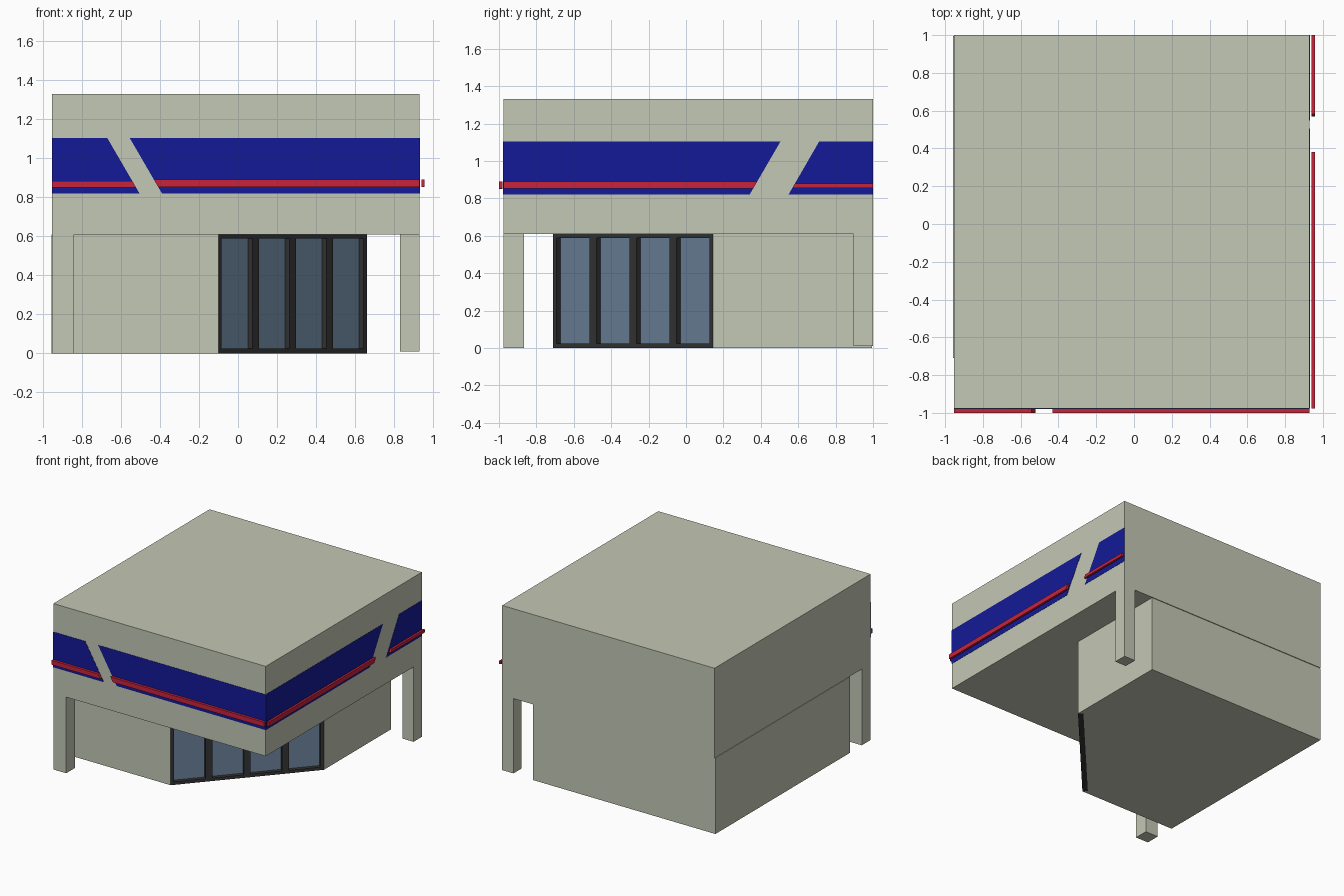
import bpy, bmesh
from mathutils import Vector

if "Cube" in bpy.data.objects:
    bpy.data.objects.remove(bpy.data.objects["Cube"])


def material(name, rgb):
    m = bpy.data.materials.new(name)
    m.diffuse_color = (*rgb, 1)
    m.use_nodes = True
    m.node_tree.nodes["Principled BSDF"].inputs["Base Color"].default_value = m.diffuse_color
    return m


STONE = material("stone", (0.55, 0.58, 0.46))
BLUE = material("blue", (0.007, 0.01, 0.31))
RED = material("red", (0.58, 0.017, 0.045))
DARK = material("dark_frame", (0.035, 0.035, 0.035))
GLASS = material("glass", (0.15, 0.23, 0.33))


def prism(name, pts, push, mat):
    """Extrude a flat outline along a vector."""
    bm = bmesh.new()
    face = bm.faces.new([bm.verts.new(p) for p in pts])
    top = bmesh.ops.extrude_face_region(bm, geom=[face], use_keep_orig=True)["geom"]
    bmesh.ops.translate(bm, vec=push,
                        verts=[v for v in top if isinstance(v, bmesh.types.BMVert)])
    bmesh.ops.recalc_face_normals(bm, faces=bm.faces)
    me = bpy.data.meshes.new(name)
    bm.to_mesh(me)
    bm.free()
    me.materials.append(mat)
    ob = bpy.data.objects.new(name, me)
    bpy.context.collection.objects.link(ob)
    return ob


def box(name, x0, x1, y0, y1, z0, z1, mat=STONE):
    pts = [(x0, y0, z0), (x1, y0, z0), (x1, y1, z0), (x0, y1, z0)]
    return prism(name, pts, (0, 0, z1 - z0), mat)


# Overhanging upper block and corner columns
X0, X1, Y0, Y1, Z = -0.953, 0.93, -0.977, 1.0, 0.61
box("upper_block", X0, X1, Y0, Y1, Z, 1.33)
box("front_left_column", X0, -0.84, Y0, -0.865, 0, Z)
box("back_right_column", 0.83, X1, 0.895, Y1, 0.01, Z)

# Ground floor with a cut corner, notched for the window
a, b = Vector((-0.10, -0.71, 0)), Vector((0.66, 0.145, 0))
along = b - a
out = Vector((along.y, -along.x, 0)).normalized()
depth = 0.04
prism("ground_floor", [(-0.957, -0.71, 0), a, a - out * depth, b - out * depth, b,
                       (0.66, 0.994, 0), (-0.957, 0.994, 0)], (0, 0, Z), STONE)


def window_part(name, s0, s1, z0, z1, d0, d1, mat):
    """Upright slab on the diagonal: s is the fraction along it, d the depth behind it."""
    p, q = a + along * s0 - out * d0, a + along * s1 - out * d0
    back = out * (d0 - d1)
    prism(name, [p + Vector((0, 0, z0)), q + Vector((0, 0, z0)),
                 q + back + Vector((0, 0, z0)), p + back + Vector((0, 0, z0))],
          (0, 0, z1 - z0), mat)


# Window frame posts, rails and recessed panes
start, width, pitch = 0.022, 0.206, 0.25
edges = [0] + [e for i in range(4)
               for e in (start + i * pitch, start + i * pitch + width)] + [1]
for i in range(5):
    window_part(f"window_post_{i}", edges[2 * i], edges[2 * i + 1], 0, Z, 0, depth, DARK)
for i in range(4):
    s0, s1 = edges[2 * i + 1], edges[2 * i + 2]
    window_part(f"window_sill_{i}", s0, s1, 0, 0.024, 0, depth, DARK)
    window_part(f"window_head_{i}", s0, s1, 0.588, Z, 0, depth, DARK)
    window_part(f"window_pane_{i}", s0, s1, 0.024, 0.588, 0.03, depth, GLASS)

# Painted bands and raised red strips with slanted ends
B0, B1 = 0.82, 1.104


def band(name, side, straight, low, high, red_z0, red_z1):
    """Band from a straight end to a slanted end (low/high = its position at B0/B1)."""
    def cut(z):
        return low + (high - low) * (z - B0) / (B1 - B0)

    def slab(part, z0, z1, d0, d1, mat):
        outline = [(straight, z0), (cut(z0), z0), (cut(z1), z1), (straight, z1)]
        if side == "front":
            pts, push = [(u, Y0 - d0, z) for u, z in outline], (0, d0 - d1, 0)
        else:
            pts, push = [(X1 + d0, u, z) for u, z in outline], (d1 - d0, 0, 0)
        prism(f"{name}_{part}", pts, push, mat)

    gap = 0.003 if side == "front" else 0.01
    slab("blue_band", B0, B1, 0, 0.002, BLUE)
    slab("red_strip", red_z0, red_z1, gap, 0.023 if side == "front" else 0.027, RED)


band("front_left", "front", X0, -0.505, -0.67, 0.849, 0.884)
band("front_right", "front", X1, -0.39, -0.555, 0.853, 0.891)
band("side_front", "right", Y0, 0.34, 0.505, 0.853, 0.89)
band("side_back", "right", Y1, 0.548, 0.712, 0.855, 0.879)
